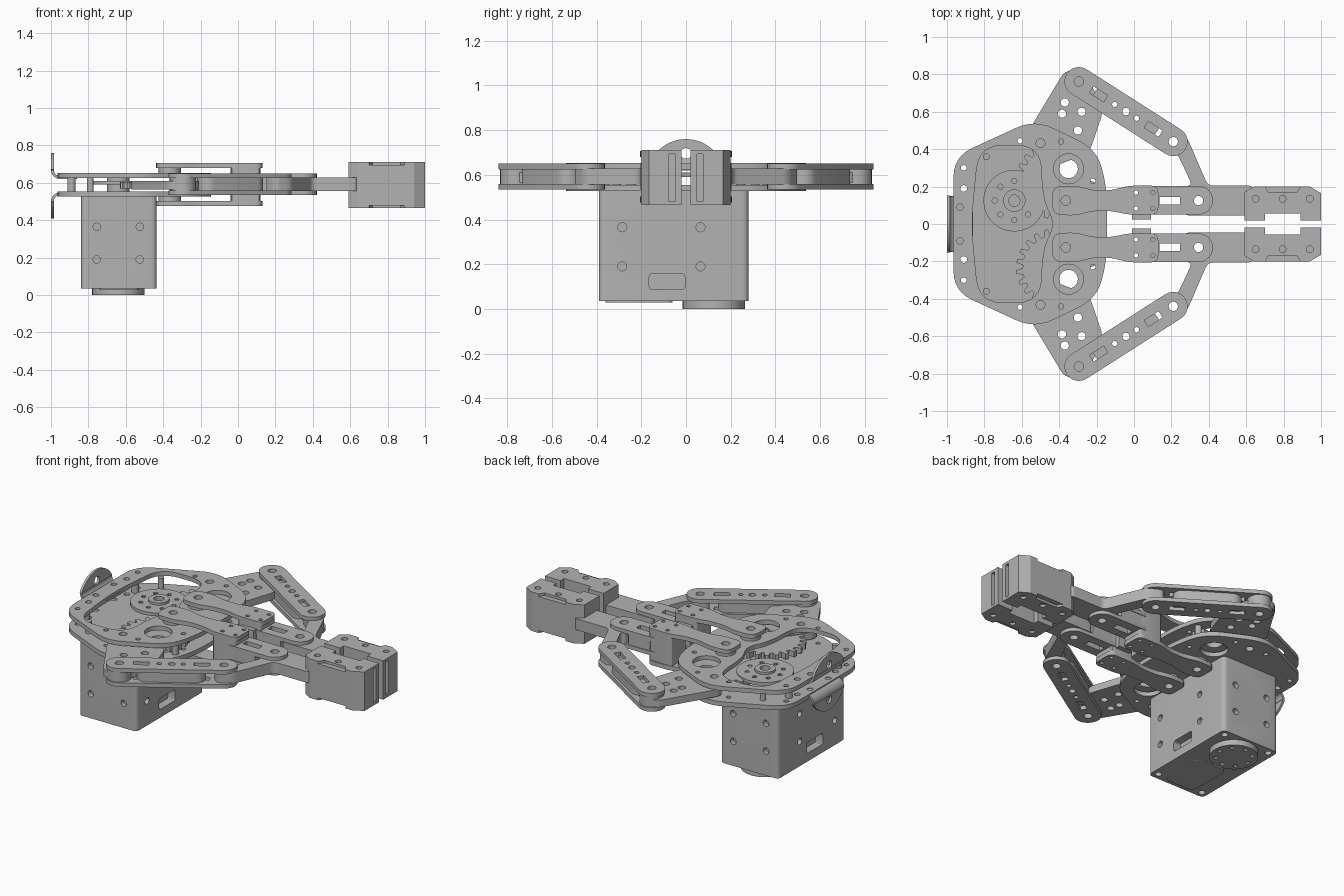
import bpy, bmesh, math
from math import cos, sin, pi, radians
from mathutils import Vector, Matrix

cube = bpy.data.objects.get("Cube")
if cube:
    bpy.data.objects.remove(cube, do_unlink=True)

GREY = (0.45, 0.45, 0.45, 1)
metal = bpy.data.materials.new("brushed_grey")
metal.use_nodes = True
metal.diffuse_color = GREY
metal.node_tree.nodes["Principled BSDF"].inputs["Base Color"].default_value = GREY


# Outline helpers
def circle(x, y, r, n=24):
    return [(x + r * cos(2 * pi * i / n), y + r * sin(2 * pi * i / n)) for i in range(n)]


def rect(x, y, w, h, ang=0):
    c, s = cos(ang), sin(ang)
    corners = [(-w / 2, -h / 2), (w / 2, -h / 2), (w / 2, h / 2), (-w / 2, h / 2)]
    return [(x + a * c - b * s, y + a * s + b * c) for a, b in corners]


def box(x0, x1, y0, y1):
    return [(x0, y0), (x1, y0), (x1, y1), (x0, y1)]


def capsule(a, b, r, n=12):
    ang = math.atan2(b[1] - a[1], b[0] - a[0])
    pts = []
    for centre, start in ((b, ang - pi / 2), (a, ang + pi / 2)):
        pts += [(centre[0] + r * cos(start + pi * i / n), centre[1] + r * sin(start + pi * i / n))
                for i in range(n + 1)]
    return pts


def rounded(pts, d, n=6):
    out = []
    for i, p in enumerate(pts):
        p = Vector(p)
        ends = []
        for q in (Vector(pts[i - 1]), Vector(pts[(i + 1) % len(pts)])):
            e = q - p
            ends.append(p + e.normalized() * min(d, e.length * 0.48))
        for k in range(n + 1):
            t = k / n
            out.append(tuple(ends[0] * (1 - t) ** 2 + p * 2 * t * (1 - t) + ends[1] * t * t))
    return out


def gear(x, y, r, teeth, depth):
    pts = []
    for i in range(teeth):
        for f, rr in ((0, r - depth), (0.3, r - depth), (0.45, r), (0.8, r)):
            a = 2 * pi * (i + f) / teeth
            pts.append((x + rr * cos(a), y + rr * sin(a)))
    return pts


def flip(pts):
    return [(x, -y) for x, y in pts]


# Extrude an outline with holes between two heights
def plate(name, outline, z0, z1, holes=(), matrix=None):
    cu = bpy.data.curves.new(name, "CURVE")
    cu.dimensions = "2D"
    cu.fill_mode = "BOTH"
    cu.extrude = (z1 - z0) / 2
    for loop in [outline, *holes]:
        sp = cu.splines.new("POLY")
        sp.points.add(len(loop) - 1)
        for p, (x, y) in zip(sp.points, loop):
            p.co = (x, y, 0, 1)
        sp.use_cyclic_u = True
    tmp = bpy.data.objects.new(name + "_curve", cu)
    me = bpy.data.meshes.new_from_object(tmp)
    bpy.data.objects.remove(tmp)
    bm = bmesh.new()
    bm.from_mesh(me)
    bmesh.ops.remove_doubles(bm, verts=bm.verts, dist=1e-5)
    bmesh.ops.translate(bm, verts=bm.verts, vec=(0, 0, (z0 + z1) / 2))
    if matrix:
        bmesh.ops.transform(bm, verts=bm.verts, matrix=matrix)
    bmesh.ops.recalc_face_normals(bm, faces=bm.faces)
    bm.to_mesh(me)
    bm.free()
    me.materials.clear()
    me.materials.append(metal)
    ob = bpy.data.objects.new(name, me)
    bpy.context.collection.objects.link(ob)
    return ob


def pair(name, outline, z0, z1, holes=()):
    plate("back_" + name, outline, z0, z1, holes)
    plate("front_" + name, flip(outline), z0, z1, [flip(h) for h in holes])


# Servo body with screw holes and connector recesses
X_SIDE = Matrix(((0, 0, 1, 0), (1, 0, 0, 0), (0, 1, 0, 0), (0, 0, 0, 1)))
Y_SIDE = Matrix(((1, 0, 0, 0), (0, 0, 1, 0), (0, 1, 0, 0), (0, 0, 0, 1)))
servo = plate("servo_body", rounded(box(-0.84, -0.435, -0.39, 0.28), 0.03, 4), 0.035, 0.527)
cutters = []
for x in (-0.84, -0.435):
    for z in (0.19, 0.365):
        for y in (-0.285, 0.065):
            cutters.append(plate("cut", circle(y, z, 0.02, 16), x - 0.03, x + 0.03, matrix=X_SIDE))
    cutters.append(plate("cut", rounded(rect(-0.085, 0.122, 0.16, 0.07), 0.015, 3),
                         x - 0.05, x + 0.05, matrix=X_SIDE))
for y in (-0.39, 0.28):
    for z in (0.19, 0.365):
        for x in (-0.755, -0.525):
            cutters.append(plate("cut", circle(x, z, 0.02, 16), y - 0.03, y + 0.03, matrix=Y_SIDE))
for x in (-0.8, -0.475):
    for y in (-0.35, 0.24):
        cutters.append(plate("cut", circle(x, y, 0.02, 16), 0, 0.06))
for c in cutters:
    c.hide_render = True
    mod = servo.modifiers.new("recess", "BOOLEAN")
    mod.operation = "DIFFERENCE"
    mod.object = c
deps = bpy.context.evaluated_depsgraph_get()
cut_mesh = bpy.data.meshes.new_from_object(servo.evaluated_get(deps))
servo.modifiers.clear()
servo.data = cut_mesh
for c in cutters:
    bpy.data.objects.remove(c, do_unlink=True)
plate("servo_bottom_cover", rounded(box(-0.74, -0.53, -0.36, -0.06), 0.04), 0.028, 0.036)

# Output horns below and above the servo
HX, HY = -0.64, 0.125
ring = [circle(HX + 0.105 * cos(i * pi / 4), HY + 0.105 * sin(i * pi / 4), 0.014, 10) for i in range(8)]
plate("lower_horn", circle(HX, HY, 0.14, 40), 0.0, 0.036, ring)
plate("lower_horn_back", circle(HX, HY, 0.138, 40), 0.015, 0.036)
plate("upper_horn", circle(HX, HY, 0.165, 40), 0.59, 0.61, ring + [circle(HX, HY, 0.05)])
plate("horn_hub", circle(HX, HY, 0.06), 0.527, 0.625, [circle(HX, HY, 0.03)])

# Base plates
half = [(-0.965, 0.36), (-0.53, 0.56), (-0.2, 0.4), (-0.145, 0.2)]
base = rounded(half + flip(half)[::-1], 0.11)
kid = [(-0.83, 0.42), (-0.5, 0.42), (-0.49, 0.13)]
kidney = rounded(kid + [(-0.42, 0)] + flip(kid)[::-1] + [(-0.87, 0)], 0.13)
rim = []
for s in (1, -1):
    for x, y, r in ((-0.93, 0.09, 0.018), (-0.91, 0.19, 0.018), (-0.91, 0.3, 0.015), (-0.61, 0.445, 0.014),
                    (-0.5, 0.432, 0.024), (-0.39, 0.44, 0.014), (-0.22, 0.23, 0.014), (-0.22, 0, 0.0)):
        if r:
            rim.append(circle(x, s * y, r, 16))
    rim.append(circle(-0.35, s * 0.295, 0.08, 32))
plate("upper_base_plate", base, 0.625, 0.652, rim + [kidney])
plate("lower_base_plate", base, 0.527, 0.555, rim)
for x, y, r in ((-0.89, 0.245, 0.022), (-0.79, 0.36, 0.018), (-0.26, 0.16, 0.02), (-0.22, 0.31, 0.02)):
    pair("standoff", circle(x, y, r, 16), 0.55, 0.63)

# Meshing gears and crank wings
pair("gear", gear(-0.42, 0.235, 0.21, 22, 0.035), 0.57, 0.605, [circle(-0.35, 0.295, 0.05)])
pair("crank_wing", rounded([(-0.58, 0.47), (-0.37, 0.82), (-0.26, 0.82), (-0.165, 0.6), (-0.24, 0.38),
                            (-0.45, 0.3)], 0.04), 0.565, 0.61,
     [circle(x, y, 0.022, 16) for x, y in ((-0.37, 0.65), (-0.28, 0.6), (-0.3, 0.5), (-0.385, 0.59))])

# Outer links: paired plates, web and pivot bosses
A, B = Vector((-0.295, 0.762)), Vector((0.21, 0.44))
tilt = math.atan2(B.y - A.y, B.x - A.x)
along = lambda t: A.lerp(B, t)
link_holes = [circle(*along(t), r, 16) for t, r in ((0, 0.025), (0.38, 0.014), (0.5, 0.02), (0.61, 0.014), (1, 0.025))]
link_holes += [rect(*along(t), 0.09, 0.04, tilt) for t in (0.21, 0.79)]
link = capsule(A, B, 0.077)
for label, z0, z1 in (("upper", 0.625, 0.65), ("lower", 0.535, 0.56)):
    pair(label + "_outer_link", link, z0, z1, link_holes)
pair("outer_link_web", capsule(along(0.27), along(0.73), 0.06), 0.555, 0.63, link_holes[1:4])
pair("outer_pivot_boss", circle(*A, 0.07), 0.552, 0.628, [link_holes[0]])

# Parallel arms above and below the base plates
arm = rounded([(-0.44, 0.13), (-0.43, 0.2), (-0.31, 0.205), (-0.22, 0.18), (-0.12, 0.18), (-0.03, 0.205),
               (0.13, 0.205), (0.13, 0.05), (-0.03, 0.05), (-0.12, 0.07), (-0.22, 0.07), (-0.31, 0.045),
               (-0.43, 0.05)], 0.04)
arm_holes = [circle(-0.365, 0.125, 0.025)] + [circle(x, y, 0.012, 12) for x in (0.01, 0.1) for y in (0.083, 0.168)]
for label, z0, z1 in (("upper", 0.68, 0.706), ("lower", 0.476, 0.503)):
    pair(label + "_arm", arm, z0, z1, arm_holes)
pair("arm_block", rounded(box(-0.04, 0.12, 0.055, 0.2), 0.015, 3), 0.5, 0.683, arm_holes[1:])
pair("arm_block_tab", box(-0.01, 0.09, 0.025, 0.06), 0.53, 0.655)
pair("upper_arm_spacer", circle(-0.365, 0.125, 0.06), 0.65, 0.682, arm_holes[:1])
pair("lower_arm_spacer", circle(-0.365, 0.125, 0.06), 0.5, 0.53, arm_holes[:1])

# Fork at the end of each arm
slot = rect(0.19, 0.125, 0.11, 0.04)
fork = capsule((0.1, 0.127), (0.345, 0.127), 0.077)
for label, z0, z1 in (("upper", 0.625, 0.65), ("lower", 0.535, 0.56)):
    pair(label + "_fork", fork, z0, z1, [slot, circle(0.345, 0.125, 0.025)])
pair("fork_web", box(0.11, 0.26, 0.055, 0.2), 0.555, 0.63, [slot])

# Finger carriers joining the fork and the outer link
carrier = rounded([(0.14, 0.44), (0.2, 0.505), (0.285, 0.46), (0.395, 0.205), (0.64, 0.205), (0.64, 0.045),
                   (0.27, 0.045), (0.28, 0.205), (0.31, 0.21), (0.235, 0.37)], 0.03)
pair("finger_carrier", carrier, 0.557, 0.628, [circle(0.345, 0.125, 0.025), circle(0.21, 0.44, 0.025)])

# Finger blocks with notched caps
inner = [(1, 0.02), (0.89, 0.02), (0.89, 0.055), (0.7, 0.055), (0.7, 0.02), (0.59, 0.02)]
lead = [(0.59, 0.17), (0.64, 0.2)]
tail = [(0.94, 0.2), (1, 0.165)]
groove = [(1, 0.075), (0.92, 0.075), (0.92, 0.05), (1, 0.05)]
dip = [(0.7, 0.2), (0.72, 0.168), (0.87, 0.168), (0.89, 0.2)]
screw = [circle(x, 0.135, 0.018, 16) for x in (0.65, 0.795, 0.94)]
pair("finger_block", lead + tail + groove + inner, 0.48, 0.695)
for label, z0, z1 in (("upper", 0.694, 0.711), ("lower", 0.465, 0.481)):
    pair(label + "_finger_cap", lead + dip + tail + inner, z0, z1, screw)

# Bent rear flanges: side section swept across y, then rounded face plates
bend = [(-0.86, 0.62)] + [(-0.95 - 0.05 * sin(i * pi / 12), 0.67 - 0.05 * cos(i * pi / 12)) for i in range(7)]
back = [(-0.95 - 0.035 * sin(i * pi / 12), 0.67 - 0.035 * cos(i * pi / 12)) for i in range(7)]
section = bend + back[::-1] + [(-0.86, 0.635)]
arc = [(0.175 * cos(radians(a)), 0.585 + 0.175 * sin(radians(a))) for a in range(30, 151, 6)]
hole = circle(0, 0.695, 0.025, 16)
turn = lambda pts: [(x, 1.17 - z) for x, z in pts]
for label, f in (("upper", lambda p: p), ("lower", turn)):
    plate(label + "_rear_bend", f(section), -0.15, 0.15, matrix=Y_SIDE)
    plate(label + "_rear_flange", f(arc), -1, -0.985, [f(hole)], X_SIDE)

# Smooth round walls while keeping edges crisp
for ob in bpy.context.collection.objects:
    if ob.type == "MESH" and metal.name in ob.data.materials:
        ob.select_set(True)
        bpy.context.view_layer.objects.active = ob
bpy.ops.object.shade_smooth_by_angle(angle=radians(30))
